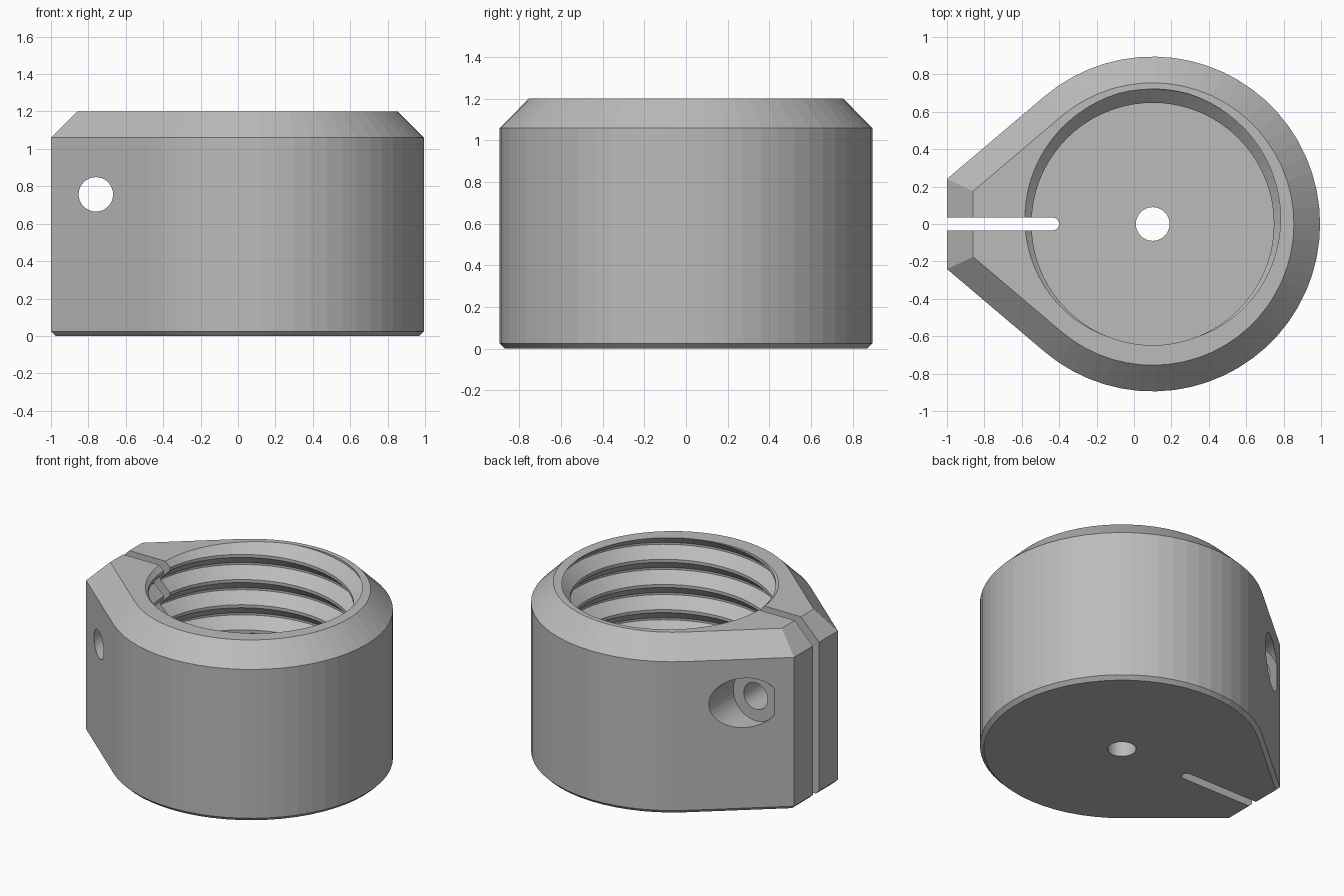
import bpy, bmesh
from math import sin, cos, pi, radians
from mathutils import Matrix

cube = bpy.data.objects.get("Cube")
if cube:
    bpy.data.objects.remove(cube, do_unlink=True)

grey = bpy.data.materials.new("plain grey")
grey.use_nodes = True
colour = (0.5, 0.5, 0.5, 1)
grey.diffuse_color = colour
grey.node_tree.nodes["Principled BSDF"].inputs["Base Color"].default_value = colour

CX, RADIUS, HEIGHT = 0.1, 0.895, 1.2     # round part of the collar
TANGENT = radians(130.3)                 # where the round meets the slanted cheeks
FLOOR, PITCH, MINOR, MAJOR = 0.3, 0.175, 0.648, 0.722
BOLT_X, BOLT_Z = -0.76, 0.757


def finish(name, bm):
    bmesh.ops.recalc_face_normals(bm, faces=bm.faces)
    mesh = bpy.data.meshes.new(name)
    bm.to_mesh(mesh)
    bm.free()
    mesh.materials.append(grey)
    ob = bpy.data.objects.new(name, mesh)
    bpy.context.collection.objects.link(ob)
    return ob


def loft(name, rings):
    """Closed solid through equal-sized rings of points."""
    bm = bmesh.new()
    loops = [[bm.verts.new(p) for p in ring] for ring in rings]
    n = len(loops[0])
    for a, b in zip(loops, loops[1:]):
        for i in range(n):
            j = (i + 1) % n
            bm.faces.new((a[i], a[j], b[j], b[i]))
    bm.faces.new(loops[0])
    bm.faces.new(loops[-1])
    return finish(name, bm)


def cylinder(name, radius, start, end, at, sides=48, along_y=False, turn=0):
    bm = bmesh.new()
    bmesh.ops.create_cone(bm, cap_ends=True, segments=sides, radius1=radius,
                          radius2=radius, depth=end - start)
    bm.transform(Matrix.Rotation(turn, 4, 'Z'))
    mid = (start + end) / 2
    if along_y:
        bm.transform(Matrix.Rotation(pi / 2, 4, 'X'))
        bm.transform(Matrix.Translation((at[0], mid, at[1])))
    else:
        bm.transform(Matrix.Translation((at[0], at[1], mid)))
    return finish(name, bm)


def combine(target, tool, operation):
    """Apply a boolean and discard the tool."""
    mod = target.modifiers.new("cut", 'BOOLEAN')
    mod.operation, mod.solver, mod.object = operation, 'EXACT', tool
    bpy.context.view_layer.update()
    graph = bpy.context.evaluated_depsgraph_get()
    mesh = bpy.data.meshes.new_from_object(target.evaluated_get(graph))
    target.modifiers.clear()
    target.data = mesh
    bpy.data.objects.remove(tool, do_unlink=True)


def outline(inset, z, steps=44):
    """Teardrop outline, moved inward by inset."""
    r, x = RADIUS - inset, -1 + inset
    y = (r - cos(TANGENT) * (x - CX)) / sin(TANGENT)
    arc = [-TANGENT + 2 * TANGENT * i / steps for i in range(steps + 1)]
    return ([(x, -y, z)] + [(CX + r * cos(a), r * sin(a), z) for a in arc]
            + [(x, y, z)])


def thread_core(name, steps=72, turns=10):
    """Screw-shaped solid whose rows follow the helix."""
    profile = [(-0.04, MAJOR), (0.04, MAJOR), (0.44, MINOR), (0.56, MINOR)]
    m = len(profile)
    # the groove is widest at the rim on the back side
    base = HEIGHT - 8 * PITCH - PITCH / 4
    bm = bmesh.new()
    grid = []
    for s in range(steps):
        a = 2 * pi * s / steps
        column = []
        for k in range(turns * m + m):
            t, r = profile[k % m]
            z = base + PITCH * (k // m + t + s / steps)
            column.append(bm.verts.new((CX + r * cos(a), r * sin(a), z)))
        grid.append(column)
    rows = turns * m

    def vert(s, k):
        return grid[s][k] if s < steps else grid[0][k + m]

    for s in range(steps):
        for k in range(rows - 1):
            bm.faces.new((vert(s, k), vert(s + 1, k),
                          vert(s + 1, k + 1), vert(s, k + 1)))
    # close both ends with fans
    loose = [v for v in bm.verts if not v.link_faces]
    bmesh.ops.delete(bm, geom=loose, context='VERTS')
    rim = [e for e in bm.edges if e.is_boundary]
    middle = base + PITCH * turns / 2
    low = bm.verts.new((CX, 0, base - 0.5))
    high = bm.verts.new((CX, 0, base + PITCH * turns + 1))
    for e in rim:
        p, q = e.verts
        tip = low if (p.co.z + q.co.z) / 2 < middle else high
        bm.faces.new((p, q, tip))
    return finish(name, bm)


# Collar body with a fine lower chamfer and a wide upper one
body = loft("clamp_collar", [outline(0.025, 0), outline(0, 0.025),
                             outline(0, 1.06), outline(0.14, HEIGHT)])

# Threaded blind bore
core = thread_core("thread_cutter")
combine(core, cylinder("bore_limit", 0.9, FLOOR, 1.35, (CX, 0)), 'INTERSECT')
combine(body, core, 'DIFFERENCE')

# Small hole through the floor
combine(body, cylinder("floor_hole", 0.09, -0.2, 0.6, (CX, 0), 32), 'DIFFERENCE')

# Clamping slit with a rounded end
half, end = 0.034, -0.434
arc = [-pi / 2 + pi * i / 10 for i in range(11)]
slit = [(-1.2, -half)] + [(end + half * cos(a), half * sin(a)) for a in arc] + [(-1.2, half)]
combine(body, loft("slit", [[(x, y, z) for x, y in slit] for z in (-0.2, 1.4)]),
        'DIFFERENCE')

# Clamp bolt hole, hexagonal nut pocket in front, round head recess behind
spot = (BOLT_X, BOLT_Z)
combine(body, cylinder("bolt_hole", 0.092, -1.1, 1.1, spot, 32, True), 'DIFFERENCE')
combine(body, cylinder("nut_pocket", 0.21, -1.1, -0.31, spot, 6, True, pi / 2),
        'DIFFERENCE')
combine(body, cylinder("head_recess", 0.172, 0.32, 1.1, spot, 40, True), 'DIFFERENCE')

# Flat facets and a single colour
body.data.materials.clear()
body.data.materials.append(grey)
for face in body.data.polygons:
    face.material_index = 0
    face.use_smooth = False
